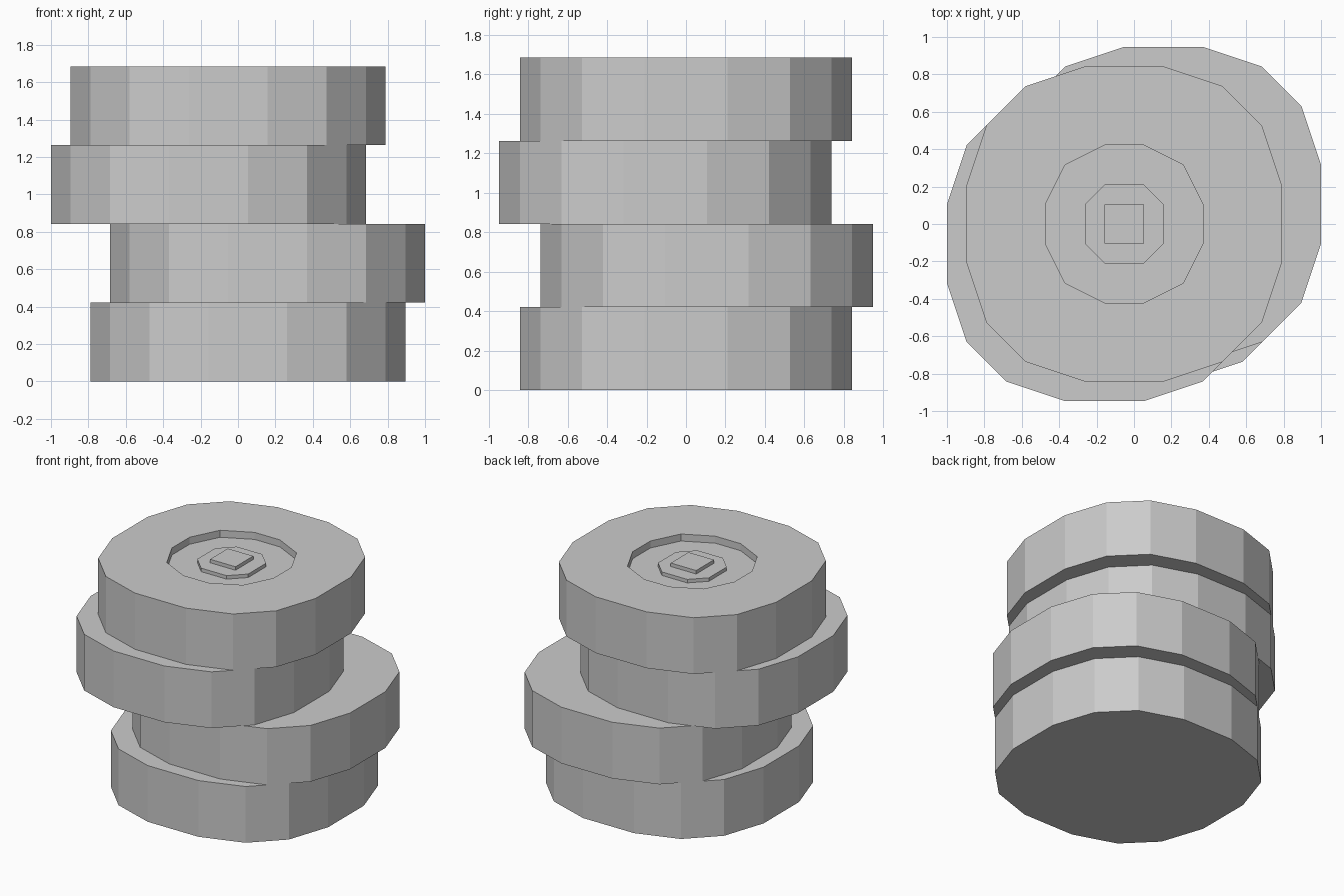
import bpy, bmesh

if "Cube" in bpy.data.objects:
    bpy.data.objects.remove(bpy.data.objects["Cube"])

U = 2 / 19  # the model sits on a regular grid of this step

# First-quadrant corners of each outline, mirrored into four quadrants
DISC = [(8, 2), (7, 5), (5, 7), (2, 8)]
RECESS = [(4, 1), (3, 3), (1, 4)]
STEP = [(2, 1), (1, 2)]
SQUARE = [(1, 1)]


def outline(quarter):
    back = quarter[::-1]
    return (quarter + [(-x, y) for x, y in back]
            + [(-x, -y) for x, y in quarter] + [(x, -y) for x, y in back])


def ring(bm, quarter, z):
    verts = [bm.verts.new((x * U, y * U, z * U)) for x, y in outline(quarter)]
    edges = [bm.edges.new((v, verts[(i + 1) % len(verts)])) for i, v in enumerate(verts)]
    return verts, edges


def make_disc(name, x, y, z):
    bm = bmesh.new()
    # Outer wall, recess, octagonal step and square boss, from outside to centre
    rings = [ring(bm, q, h) for q, h in (
        (DISC, 0), (DISC, 4), (RECESS, 4), (RECESS, 3.5),
        (STEP, 3.5), (STEP, 3.75), (SQUARE, 3.75), (SQUARE, 4))]
    for (va, ea), (vb, eb) in zip(rings, rings[1:]):
        if len(va) == len(vb):
            n = len(va)
            for i in range(n):
                j = (i + 1) % n
                bm.faces.new((va[i], va[j], vb[j], vb[i]))
        else:
            bmesh.ops.triangle_fill(bm, edges=ea + eb, use_beauty=True)
    bm.faces.new(rings[0][0][::-1])
    bm.faces.new(rings[-1][0])
    bmesh.ops.recalc_face_normals(bm, faces=bm.faces)
    mesh = bpy.data.meshes.new(name)
    bm.to_mesh(mesh)
    bm.free()
    obj = bpy.data.objects.new(name, mesh)
    obj.location = (x * U, y * U, z * U)
    bpy.context.collection.objects.link(obj)


# Four staggered discs, bottom to top
for name, x, y, z in (("bottom_disc", 0.5, 0, 0), ("lower_middle_disc", 1.5, 1, 4),
                      ("upper_middle_disc", -1.5, -1, 8), ("top_disc", -0.5, 0, 12)):
    make_disc(name, x, y, z)
